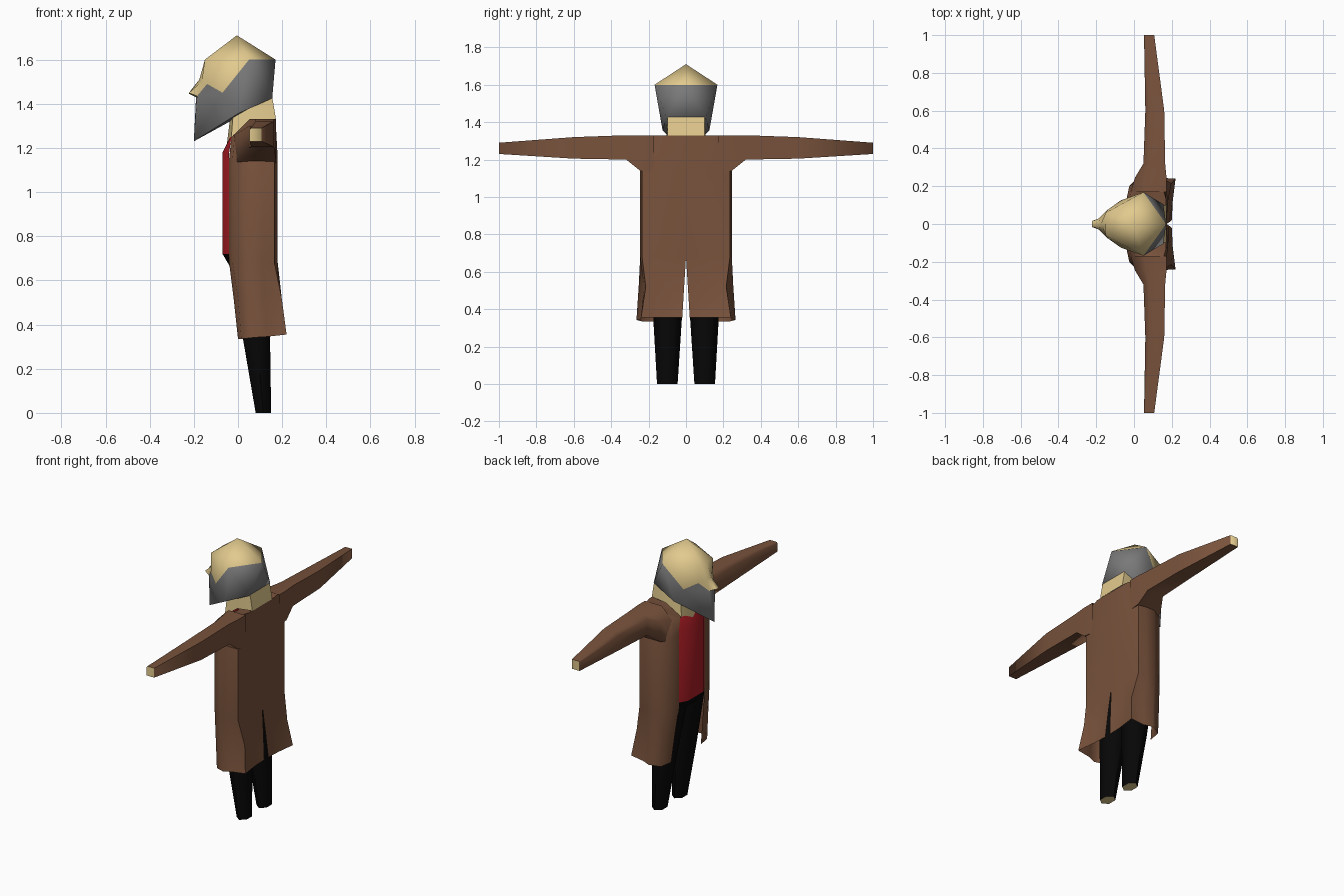
import bpy, bmesh, math

if "Cube" in bpy.data.objects:
    bpy.data.objects.remove(bpy.data.objects["Cube"])


def material(name, rgb):
    m = bpy.data.materials.new(name)
    m.diffuse_color = (*rgb, 1)
    m.use_nodes = True
    m.node_tree.nodes["Principled BSDF"].inputs["Base Color"].default_value = m.diffuse_color
    return m


SKIN = material("skin", (0.76, 0.59, 0.27))
BROWN = material("brown_cloth", (0.19, 0.085, 0.045))
RED = material("red_cloth", (0.40, 0.012, 0.018))
BLACK = material("black_cloth", (0.002, 0.002, 0.002))
GREY = material("grey_hair", (0.19, 0.19, 0.19))


def build(name, verts, faces, mats, slots=None, angle=65):
    """Make a half shape (y >= 0), mirror it over y = 0 and weld the seam."""
    bm = bmesh.new()
    for side in (1, -1):
        vs = [bm.verts.new((x, y * side, z)) for x, y, z in verts]
        for i, f in enumerate(faces):
            face = bm.faces.new([vs[k] for k in (f if side == 1 else f[::-1])])
            face.material_index = slots[i] if slots else 0
    bmesh.ops.remove_doubles(bm, verts=bm.verts[:], dist=0.0005)
    bmesh.ops.recalc_face_normals(bm, faces=bm.faces[:])
    me = bpy.data.meshes.new(name)
    bm.to_mesh(me)
    bm.free()
    for m in mats:
        me.materials.append(m)
    ob = bpy.data.objects.new(name, me)
    bpy.context.collection.objects.link(ob)
    bpy.ops.object.select_all(action='DESELECT')
    ob.select_set(True)
    bpy.context.view_layer.objects.active = ob
    bpy.ops.object.shade_smooth_by_angle(angle=math.radians(angle))
    return ob


def loft(rings, closed):
    """Join equal-length rings of points with quads."""
    n = len(rings[0])
    faces = []
    for r in range(len(rings) - 1):
        for i in range(n if closed else n - 1):
            j = (i + 1) % n
            faces.append((r * n + i, r * n + j, (r + 1) * n + j, (r + 1) * n + i))
    return [p for ring in rings for p in ring], faces


def level(z, pts):
    return [(x, y, z) for x, y in pts]


# Coat body: half outline from front edge round to centre back, fluted split skirt
body = [(-.04, .13), (-.025, .20), (.05, .245), (.11, .245), (.165, .235), (.18, .12), (.172, 0)]
rings = [
    [(0, .15, .335), (.015, .235, .335), (.08, .265, .342), (.13, .245, .345),
     (.22, .24, .355), (.205, .12, .355), (.20, .02, .355)],
    level(.52, [(-.02, .14), (0, .225), (.07, .253), (.12, .225), (.198, .215), (.165, .09), (.187, .01)]),
    level(.68, body),
    level(1.15, body),
    [(-.03, .10, 1.25), (-.015, .17, 1.26), (.06, .20, 1.32), (.10, .20, 1.33), (.15, .20, 1.33),
     (.17, .13, 1.33), (.17, 0, 1.33)],
]
v, f = loft(rings, False)
v.append((.0, 0, 1.25))
f += [(28, 29, 30, 35), (30, 31, 32, 35), (32, 33, 34, 35)]
build("coat", v, f, [BROWN])


# Sleeves with bare wrist ends: (y, x front, x back, z low, z high, front bevel)
def sleeve_ring(y, x0, x1, z0, z1, b):
    return [(x0, y, z0), (x0, y, z1 - b), (x0 + b, y, z1), (x1, y, z1), (x1, y, z0)]


rings = [sleeve_ring(*s) for s in (
    (.17, -.018, .172, 1.13, 1.33, .07), (.245, .005, .172, 1.14, 1.33, .06),
    (.32, .05, .165, 1.20, 1.33, .03), (.60, .06, .16, 1.205, 1.32, .02),
    (1.0, .053, .107, 1.23, 1.29, .006))]
v, f = loft(rings, True)
f.append(tuple(range(len(v) - 5, len(v))))
build("sleeves", v, f, [BROWN, SKIN], [0] * (len(f) - 1) + [1], 95 - 10)

# Waistcoat front
front = [(-.04, .13), (-.07, .08), (-.07, 0)]
v, f = loft([level(.72, front), level(1.18, front),
             [(-.03, .10, 1.25), (-.035, .06, 1.25), (-.04, 0, 1.24)]], False)
build("waistcoat", v, f, [RED])

# Trouser front below the waistcoat
v, f = loft([level(.66, [(-.02, .14), (-.035, .08), (-.03, 0)]), level(.72, front)], False)
build("trouser_front", v, f, [BLACK])


# Trouser legs with bare soles: (z, x front, x back, y inner, y outer)
def leg_ring(z, x0, x1, y0, y1):
    cx, cy, rx, ry = (x0 + x1) / 2, (y0 + y1) / 2, (x1 - x0) / 2, (y1 - y0) / 2
    return [(cx + rx * a, cy + ry * b, z) for a, b in
            ((1, .5), (0, 1), (-1, .5), (-1, -.5), (0, -1), (1, -.5))]


v, f = loft([leg_ring(*s) for s in (
    (0, .08, .15, .045, .155), (.35, .02, .145, .022, .175),
    (.69, -.04, .15, .002, .17))], True)
f.append(tuple(range(6)))
build("trouser_legs", v, f, [BLACK, SKIN], [0] * (len(f) - 1) + [1])

# Neck, flaring into the collar
v, f = loft([
    [(-.05, 0, 1.22), (-.03, .09, 1.25), (.07, .105, 1.32), (.172, .10, 1.33), (.172, 0, 1.33)],
    [(-.03, 0, 1.38), (-.02, .08, 1.38), (.06, .10, 1.40), (.155, .10, 1.43), (.155, 0, 1.43)],
], False)
build("neck", v, f, [SKIN])

# Head: skull, face and nose in skin, hair and pointed beard in grey
v = [(-.005, 0, 1.71), (.17, 0, 1.60), (.05, .168, 1.60), (-.15, .06, 1.60),   # 0-3 skull
     (-.15, 0, 1.60), (-.175, 0, 1.51), (-.14, .075, 1.49),                    # 4-6 brow, eye
     (-.07, .125, 1.45), (-.185, .03, 1.435), (-.19, 0, 1.43),                 # 7-9 cheek, lip
     (-.20, 0, 1.23), (0, .125, 1.355), (.155, .105, 1.425), (.155, 0, 1.425),  # 10-13 beard, nape
     (-.165, .022, 1.50), (-.222, .016, 1.45), (-.222, 0, 1.445)]              # 14-16 nose
f = [(0, 1, 2), (0, 2, 3), (0, 3, 4), (3, 6, 14), (3, 14, 5, 4), (2, 7, 6, 3),
     (14, 6, 8), (5, 14, 15, 16), (14, 8, 15), (15, 8, 9, 16),
     (1, 13, 12), (1, 12, 2), (2, 12, 11), (2, 11, 7), (7, 11, 10),
     (6, 7, 8), (7, 10, 8), (8, 10, 9), (10, 11, 12, 13)]
build("head", v, f, [SKIN, GREY], [0] * 10 + [1] * 9)
